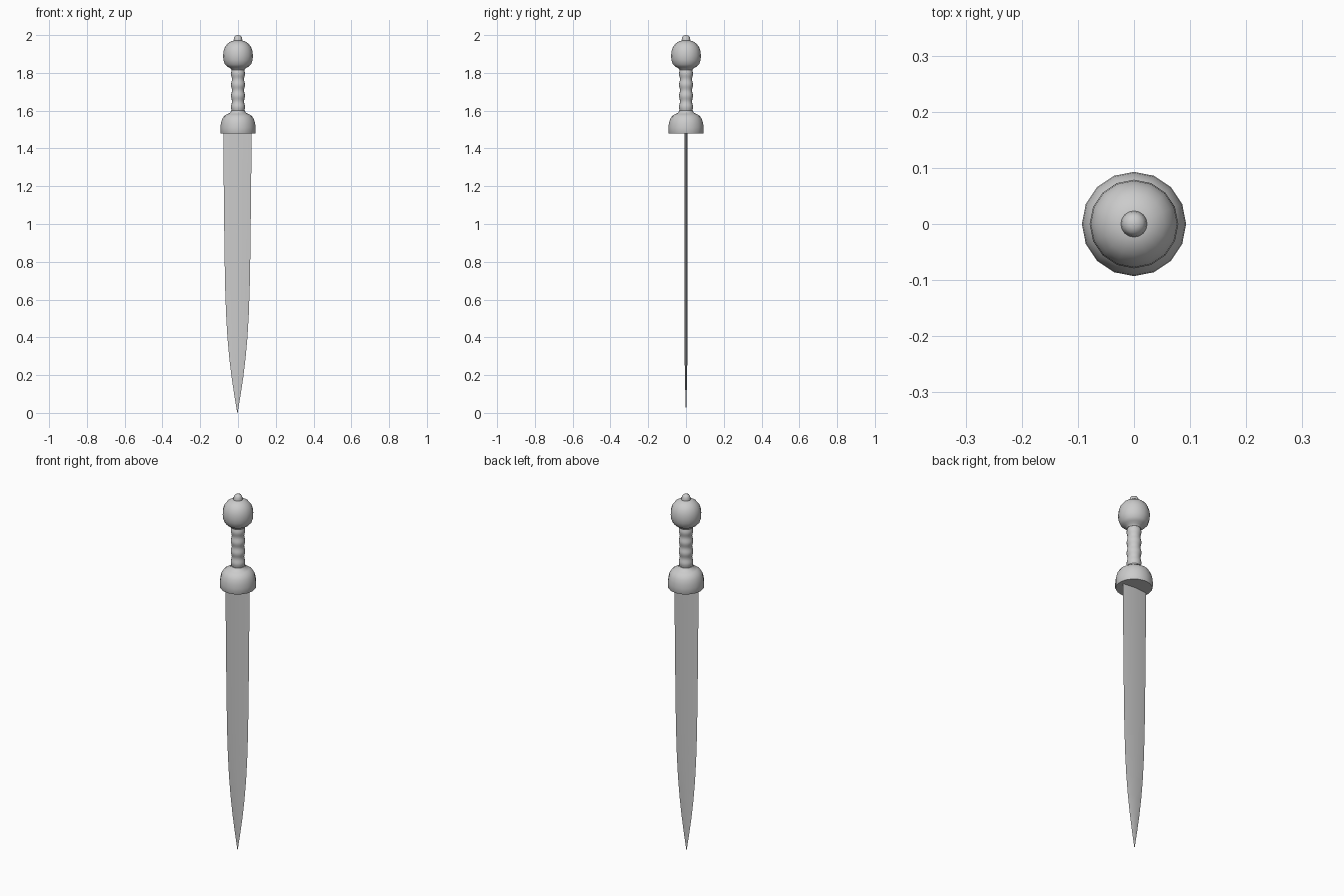
import bpy, bmesh, math

if "Cube" in bpy.data.objects:
    bpy.data.objects.remove(bpy.data.objects["Cube"])

SIDES = 16


def finish(name, bm, angle):
    bmesh.ops.remove_doubles(bm, verts=bm.verts, dist=1e-5)
    bmesh.ops.recalc_face_normals(bm, faces=bm.faces)
    mesh = bpy.data.meshes.new(name)
    bm.to_mesh(mesh)
    bm.free()
    obj = bpy.data.objects.new(name, mesh)
    bpy.context.collection.objects.link(obj)
    bpy.ops.object.select_all(action='DESELECT')
    obj.select_set(True)
    bpy.context.view_layer.objects.active = obj
    bpy.ops.object.shade_smooth_by_angle(angle=math.radians(angle))
    return obj


def loft(name, rings, angle):
    """Skin a stack of equal-length point rings and cap both ends."""
    bm = bmesh.new()
    rows = [[bm.verts.new(p) for p in ring] for ring in rings]
    n = len(rows[0])
    for a, b in zip(rows, rows[1:]):
        for i in range(n):
            j = (i + 1) % n
            bm.faces.new((a[i], a[j], b[j], b[i]))
    bm.faces.new(rows[0][::-1])
    bm.faces.new(rows[-1])
    return finish(name, bm, angle)


def turned(name, profile, angle=50):
    """Round part from a (radius, height) profile."""
    step = 2 * math.pi / SIDES
    return loft(name, [[(r * math.cos(i * step), r * math.sin(i * step), z)
                        for i in range(SIDES)] for r, z in profile], angle)


# Blade: flat diamond section tapering to the point (half width, half thickness, z)
blade = [(0.001, 0.0005, 0.0), (0.016, 0.003, 0.09), (0.031, 0.006, 0.19),
         (0.043, 0.007, 0.29), (0.053, 0.007, 0.4), (0.060, 0.007, 0.52),
         (0.065, 0.007, 0.66), (0.068, 0.007, 0.82), (0.070, 0.007, 0.98),
         (0.0735, 0.007, 1.3), (0.075, 0.007, 1.49)]
CX = -0.003
loft("blade", [[(CX + w, 0, z), (CX, t, z), (CX - w, 0, z), (CX, -t, z)]
               for w, t, z in blade], 40)

# Guard: flat-bottomed dome
turned("guard", [(0.091, 1.478), (0.093, 1.482), (0.093, 1.51), (0.091, 1.53),
                 (0.085, 1.553), (0.074, 1.571), (0.058, 1.582), (0.042, 1.588),
                 (0.036, 1.60)])

# Grip: four soft finger swells
grip = []
for i in range(33):
    u = i / 32
    grip.append((0.0345 - 0.0025 * math.cos(u * 8 * math.pi), 1.59 + 0.235 * u))
turned("grip", grip)

# Pommel: slightly flattened ball
turned("pommel", [(0.034, 1.815), (0.041, 1.825), (0.056, 1.832), (0.069, 1.845),
                  (0.077, 1.868), (0.079, 1.89), (0.077, 1.913), (0.069, 1.937),
                  (0.055, 1.955), (0.038, 1.966), (0.022, 1.971)])

# Pommel knob: small rounded stud
turned("pommel_knob", [(0.024, 1.964), (0.023, 1.975), (0.021, 1.987),
                       (0.016, 1.995), (0.008, 1.999), (0.001, 2.0)])
